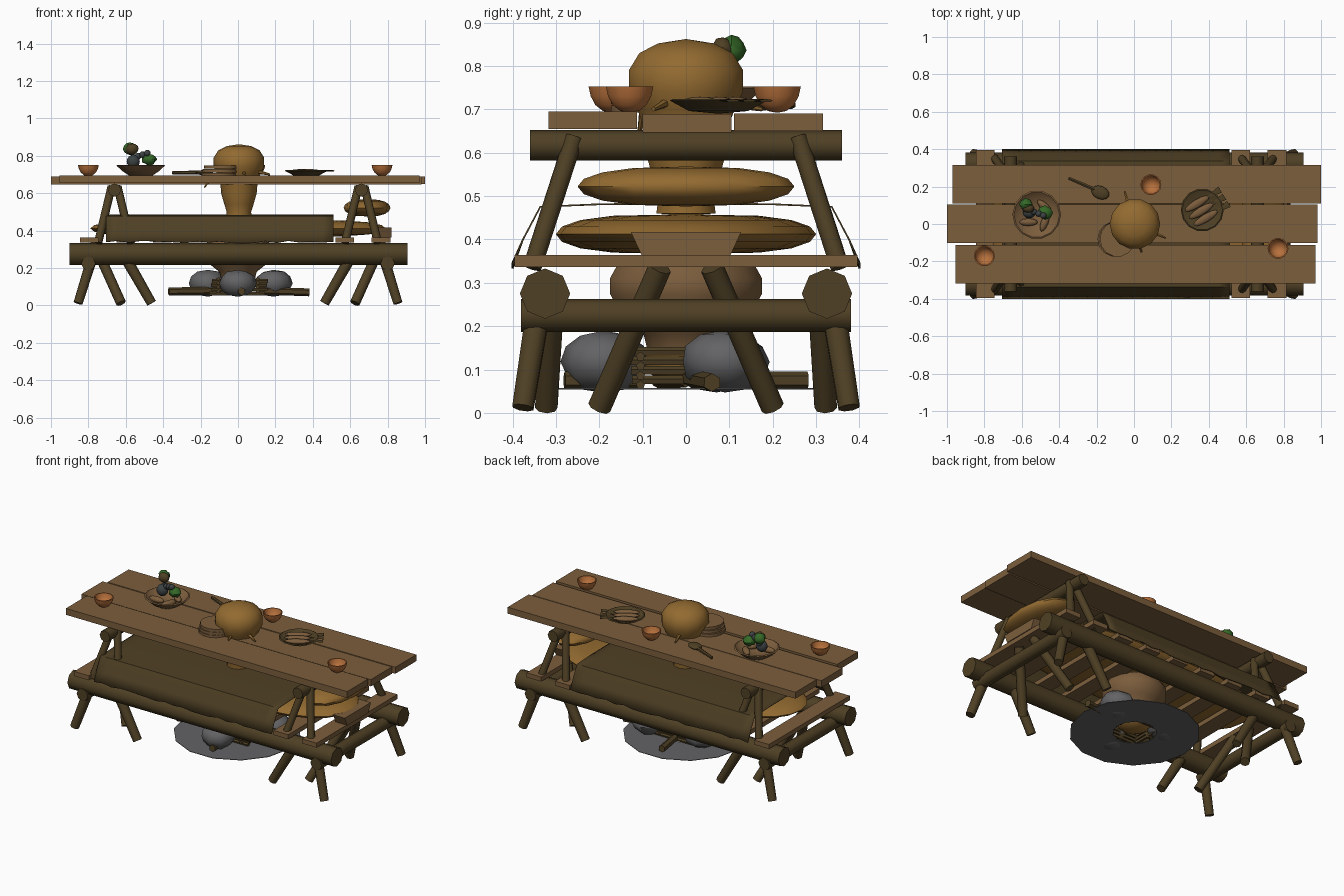
import bpy, bmesh, math, random
from mathutils import Vector, Matrix

random.seed(4)
if "Cube" in bpy.data.objects:
    bpy.data.objects.remove(bpy.data.objects["Cube"])
made = []


def material(name, r, g, b):
    m = bpy.data.materials.new(name)
    m.use_nodes = True
    m.diffuse_color = (r, g, b, 1)
    m.node_tree.nodes["Principled BSDF"].inputs["Base Color"].default_value = (r, g, b, 1)
    return m


PLANK = material("plank brown", .20, .112, .046)
BARK = material("dark bark", .078, .051, .018)
STRAW = material("mustard straw", .29, .145, .03)
ORANGE = material("orange shell", .48, .165, .045)
STONE = material("grey stone", .125, .125, .13)
CLAY = material("brown clay", .20, .11, .046)
LEAF = material("leaf green", .035, .14, .02)
BERRY = material("dark berry", .045, .053, .055)


def finish(name, bm, mat, smooth=True):
    bmesh.ops.recalc_face_normals(bm, faces=bm.faces)
    me = bpy.data.meshes.new(name)
    bm.to_mesh(me)
    bm.free()
    me.materials.append(mat)
    ob = bpy.data.objects.new(name, me)
    bpy.context.collection.objects.link(ob)
    if smooth:
        made.append(ob)
    return ob


def box(name, center, size, mat, taper=1):
    bm = bmesh.new()
    bmesh.ops.create_cube(bm, size=1)
    for v in bm.verts:
        if v.co.z < 0:
            v.co.y *= taper
        v.co = Vector(center) + v.co * Vector(size)
    return finish(name, bm, mat, False)


def log(name, a, b, r, mat=BARK, r2=None, sides=8):
    a, b = Vector(a), Vector(b)
    bm = bmesh.new()
    turn = (b - a).to_track_quat('Z', 'Y').to_matrix().to_4x4()
    bmesh.ops.create_cone(bm, cap_ends=True, segments=sides, radius1=r,
                          radius2=r if r2 is None else r2, depth=(b - a).length,
                          matrix=Matrix.Translation((a + b) / 2) @ turn)
    return finish(name, bm, mat)


def blob(name, center, size, mat, turn=0, u=12, v=8, jitter=0, full=1):
    # full below 1 swells the rounded edge towards a flat cushion
    bm = bmesh.new()
    bmesh.ops.create_uvsphere(bm, u_segments=u, v_segments=v, radius=1)
    for p in bm.verts:
        r = math.hypot(p.co.x, p.co.y)
        if r > .01:
            p.co.xy *= r ** (full - 1)
        p.co *= 1 + random.uniform(-jitter, jitter)
        p.co = Matrix.Rotation(turn, 3, 'Z') @ (p.co * Vector(size)) + Vector(center)
    return finish(name, bm, mat)


def lathe(name, center, profile, mat, sides=14):
    bm = bmesh.new()
    vs = [bm.verts.new((r, 0, z)) for r, z in profile]
    es = [bm.edges.new(p) for p in zip(vs, vs[1:])]
    bmesh.ops.spin(bm, geom=vs + es, cent=(0, 0, 0), axis=(0, 0, 1),
                   angle=math.tau, steps=sides)
    bmesh.ops.remove_doubles(bm, verts=bm.verts, dist=.0005)
    bmesh.ops.translate(bm, verts=bm.verts, vec=center)
    return finish(name, bm, mat)


# Table top planks
box("front_table_plank", (.007, -.215, .675), (1.925, .205, .04), PLANK)
box("middle_table_plank", (-.01, .002, .668), (1.98, .205, .042), PLANK)
box("back_table_plank", (.015, .213, .67), (1.97, .205, .04), PLANK)

# Trestles holding the table top, and the outer frame legs
for sx, side in ((-1, "right"), (1, "left")):
    log(side + "_table_beam", (sx * .66, -.36, .617), (sx * .66, .36, .617), .035)
    log(side + "_cross_log", (sx * .8, -.38, .225), (sx * .8, .38, .225), .038)
    for sy, end in ((-1, "front"), (1, "back")):
        for dx in (-.08, .08):
            log(f"{side}_{end}_trestle_leg", (sx * .66 + dx * .2, sy * .258, .635),
                (sx * .66 + dx * 1.1, sy * .355, .335), .022)
        log(f"{side}_{end}_outer_leg", (sx * .775, sy * .335, .27),
            (sx * .855, sy * .376, .012), .03, r2=.026)
        log(f"{side}_{end}_splayed_leg", (sx * .61, sy * .31, .27),
            (sx * .462, sy * .322, .012), .03, r2=.026)
        log(f"{side}_{end}_inner_leg", (sx * .77, sy * .06, .335),
            (sx * .625, sy * .2, .012), .027)

# Long side logs
for sy, end in ((-1, "front"), (1, "back")):
    log(end + "_long_log", (-.9, sy * .325, .275), (.905, sy * .325, .275), .058)

# Bed slats, shorter where the blanket hangs over them
for i in range(9):
    x = -.795 + i * .195
    box("bed_slat", (x, 0, .35), (.1, .755 if -.7 < x < .5 else .79, .028), PLANK)

# Foot block, mattress and pillow
box("foot_block", (.78, 0, .39), (.08, .255, .055), PLANK, .8)
mattress = blob("mattress", (0, 0, .412), (.79, .3, .046), STRAW, u=24, full=.6)
for v in mattress.data.vertices:
    v.co.x = math.copysign(.79 * abs(v.co.x / .79) ** .6, v.co.x)
blob("pillow", (.69, 0, .522), (.125, .25, .046), STRAW, full=.75)

# Hide blanket draped over the bed with a ragged hem
bm = bmesh.new()
rows = []
for i in range(21):
    x = -.705 + i * .0608
    hem = .34 + random.uniform(-.008, .008)
    rows.append([bm.verts.new((x, y, z)) for y, z in
                 ((-.402, hem), (-.378, .4), (-.337, .477), (-.2, .483), (0, .485),
                  (.2, .483), (.337, .477), (.378, .4), (.402, hem))])
for a, b in zip(rows, rows[1:]):
    for j in range(len(a) - 1):
        bm.faces.new((a[j], b[j], b[j + 1], a[j + 1]))
blanket = finish("hide_blanket", bm, BARK)
blanket.modifiers.new("thickness", 'SOLIDIFY').thickness = .004

# Tall gourd vessel rising through the table, with little side spikes
lathe("gourd_vessel", (.005, 0, 0),
      [(0, .455), (.07, .46), (.065, .5), (.078, .54), (.095, .6), (.1, .66), (.115, .7),
       (.135, .74), (.135, .79), (.11, .83), (.065, .852), (0, .862)], STRAW)
for x, y in ((-.05, .175), (.17, -.075), (.04, -.15)):
    log("gourd_spike", (x * .5, y * .5, .72), (x, y, .7), .013, STRAW, .005, 6)
log("gourd_spike", (-.13, -.1, .7), (-.18, -.11, .63), .008, STRAW, .004, 6)

# Cooking pot over the hearth
lathe("cooking_pot", (0, 0, 0),
      [(0, .135), (.09, .14), (.1, .18), (.15, .22), (.18, .275), (.18, .31),
       (.16, .345), (.14, .345), (.15, .3), (.1, .2), (0, .17)], CLAY)

# Hearth: ash ring, glowing heap, stones and firewood
lathe("ash_ring", (-.005, 0, .054), [(.12, 0), (.36, 0), (.36, .003), (.12, .003), (.12, 0)], STONE)
blob("ember_heap", (0, 0, .12), (.1, .1, .055), STRAW)
for x, y in ((0, -.19), (-.16, .07), (.19, .09)):
    blob("hearth_stone", (x, y, .118), (.1, .1, .07), STONE, x * 9, 8, 6, .05, .85)
for a, b in (((-.37, -.06, .075), (-.1, 0, .08)), ((.38, .06, .07), (.1, .01, .08)),
             ((.02, -.28, .075), (0, -.1, .075)), ((-.03, .28, .075), (0, .1, .075))):
    log("firewood", a, b, .021, sides=6)
for i in range(8):
    z, e = .064 + i * .011, random.uniform(-.01, .01)
    for s in (-.105, .105):
        if i % 2:
            log("kindling_stick", (s, -.12 + e, z), (s, .115 + e, z), .011, BARK, sides=5)
        else:
            log("kindling_stick", (-.15 + e, s, z), (.15 + e, s, z), .011, BARK, sides=5)

# Half-shell cups
for x, y in ((-.8, -.17), (.09, .21), (.77, -.13)):
    lathe("shell_cup", (x, y, .692),
          [(0, 0), (.022, .004), (.04, .018), (.051, .038), (.056, .06), (.05, .06),
           (.044, .038), (.03, .02), (0, .01)], ORANGE)

# Fruit bowl with leaves, berries and roots
lathe("fruit_bowl", (-.52, .05, .69),
      [(0, 0), (.06, .003), (.1, .03), (.13, .058), (.122, .062), (.09, .033), (0, .014)], CLAY)
blob("leafy_head", (-.475, .06, .782), (.04, .036, .03), LEAF, 0, 8, 6, .12)
blob("leafy_top", (-.578, .105, .836), (.034, .032, .034), LEAF, 0, 8, 6, .12)
blob("dark_top", (-.566, .085, .836), (.034, .028, .03), BARK, 0, 8, 6, .08)
blob("dark_fruit", (-.56, .06, .77), (.035, .03, .035), BERRY)
for i in range(4):
    blob("berry", (-.56 + i * .025, .075 - i * .01, .79 + .008 * i), (.018,) * 3, BERRY, 0, 8, 6)
for a in range(3):
    t = a * 1.6 - 2.4
    blob("root_vegetable", (-.52 + .06 * math.cos(t), .05 + .06 * math.sin(t), .73),
         (.05, .02, .018), CLAY, a * 1.2)

# Stack of flat plates
for i in range(3):
    lathe("stacked_plate", (-.1 + .006 * i, -.08, .692 + i * .02),
          [(0, 0), (.095, 0), (.095, .017), (0, .017)], PLANK)

# Ladle
log("ladle_handle", (-.35, .245, .71), (-.21, .185, .71), .009, BARK, .011, 6)
blob("ladle_bowl", (-.18, .168, .71), (.05, .035, .014), BARK, -.4)

# Dark platter with fish
lathe("fish_platter", (.365, .075, .69),
      [(0, 0), (.07, .006), (.115, .03), (.108, .034), (.065, .016), (0, .013)], BARK)
t = .55
d, n = Vector((math.cos(t), math.sin(t), 0)), Vector((-math.sin(t), math.cos(t), 0))
for i in range(3):
    c = Vector((.36, .07, .716)) + n * (i - 1) * .045
    blob("fish", c, (.075, .022, .013), CLAY, t)
    tail = log("fish_tail", c + d * .06, c + d * .145, .004, BARK, .02, 5)
    for v in tail.data.vertices:
        v.co.z = .72 + (v.co.z - .716) * .2

# Keep crisp edges on rounded parts
for ob in made:
    ob.select_set(True)
bpy.context.view_layer.objects.active = made[0]
bpy.ops.object.shade_smooth_by_angle(angle=math.radians(47))
